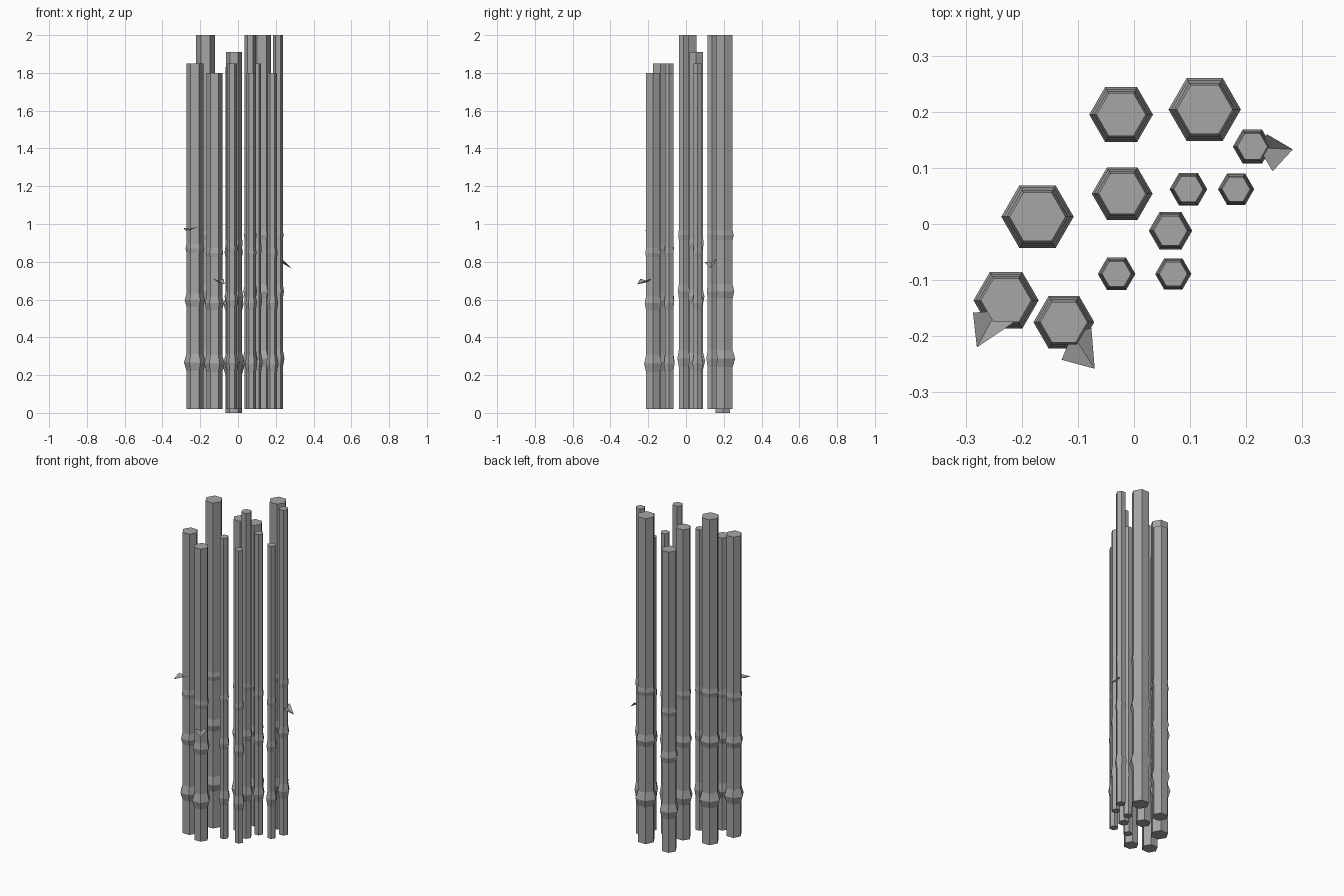
import bpy
import bmesh
from math import cos, sin, pi

if "Cube" in bpy.data.objects:
    bpy.data.objects.remove(bpy.data.objects["Cube"])

GREY = (0.38, 0.38, 0.38, 1)
grey = bpy.data.materials.new("plain grey")
grey.use_nodes = True
grey.diffuse_color = GREY
grey.node_tree.nodes["Principled BSDF"].inputs["Base Color"].default_value = GREY


def add_object(name, bm):
    bmesh.ops.recalc_face_normals(bm, faces=bm.faces)
    mesh = bpy.data.meshes.new(name)
    bm.to_mesh(mesh)
    bm.free()
    mesh.materials.append(grey)
    obj = bpy.data.objects.new(name, mesh)
    bpy.context.collection.objects.link(obj)
    return obj


# Swollen joints: share of the stalk height, width factor, half height
JOINTS = [(0.135, 1.29, 0.045), (0.315, 1.2, 0.035), (0.465, 1.1, 0.025)]


def stalk(name, x, y, radius, top, base=0.02):
    """Six-sided stalk with three joints, closed at both ends."""
    profile = [(radius, base)]
    for share, swell, half in JOINTS:
        z = base + share * (top - base)
        profile += [(radius, z - half), (radius * swell, z), (radius, z + half)]
    profile.append((radius, top))

    bm = bmesh.new()
    rings = [[bm.verts.new((x + r * cos(i * pi / 3), y + r * sin(i * pi / 3), z))
              for i in range(6)] for r, z in profile]
    for low, high in zip(rings, rings[1:]):
        for i in range(6):
            j = (i + 1) % 6
            bm.faces.new((low[i], low[j], high[j], high[i]))
    bm.faces.new(rings[0])
    bm.faces.new(rings[-1])
    return add_object(name, bm)


def leaf(name, root, side_a, tip, side_b):
    """Small kite-shaped leaf folded along its midrib."""
    bm = bmesh.new()
    r, a, t, b = [bm.verts.new(p) for p in (root, side_a, tip, side_b)]
    bm.faces.new((r, a, t))
    bm.faces.new((r, t, b))
    return add_object(name, bm)


# Thick stalks
stalk("thick_stalk_back", -0.023, 0.195, 0.044, 1.83, 0)
stalk("thick_stalk_back_left", 0.126, 0.204, 0.05, 2)
stalk("thick_stalk_centre", -0.021, 0.054, 0.042, 1.91)
stalk("thick_stalk_right", -0.172, 0.013, 0.05, 2)
stalk("thick_stalk_front_right", -0.228, -0.136, 0.045, 1.85)
stalk("thick_stalk_front", -0.125, -0.175, 0.042, 1.8)

# Thin stalks
stalk("thin_stalk_left", 0.211, 0.138, 0.027, 2)
stalk("thin_stalk_inner", 0.097, 0.062, 0.026, 1.85)
stalk("thin_stalk_outer", 0.182, 0.062, 0.025, 1.8)
stalk("thin_stalk_middle", 0.065, -0.012, 0.03, 2)
stalk("thin_stalk_front", -0.031, -0.089, 0.026, 1.85)
stalk("thin_stalk_front_left", 0.07, -0.089, 0.025, 1.8)

# Leaves
leaf("leaf_right", (-0.245, -0.155, 0.97), (-0.287, -0.158, 0.98),
     (-0.28, -0.22, 0.965), (-0.215, -0.176, 0.985))
leaf("leaf_front", (-0.11, -0.195, 0.695), (-0.129, -0.242, 0.71),
     (-0.07, -0.258, 0.68), (-0.076, -0.185, 0.71))
leaf("leaf_left", (0.222, 0.136, 0.8), (0.247, 0.094, 0.8),
     (0.283, 0.133, 0.765), (0.237, 0.16, 0.812))
